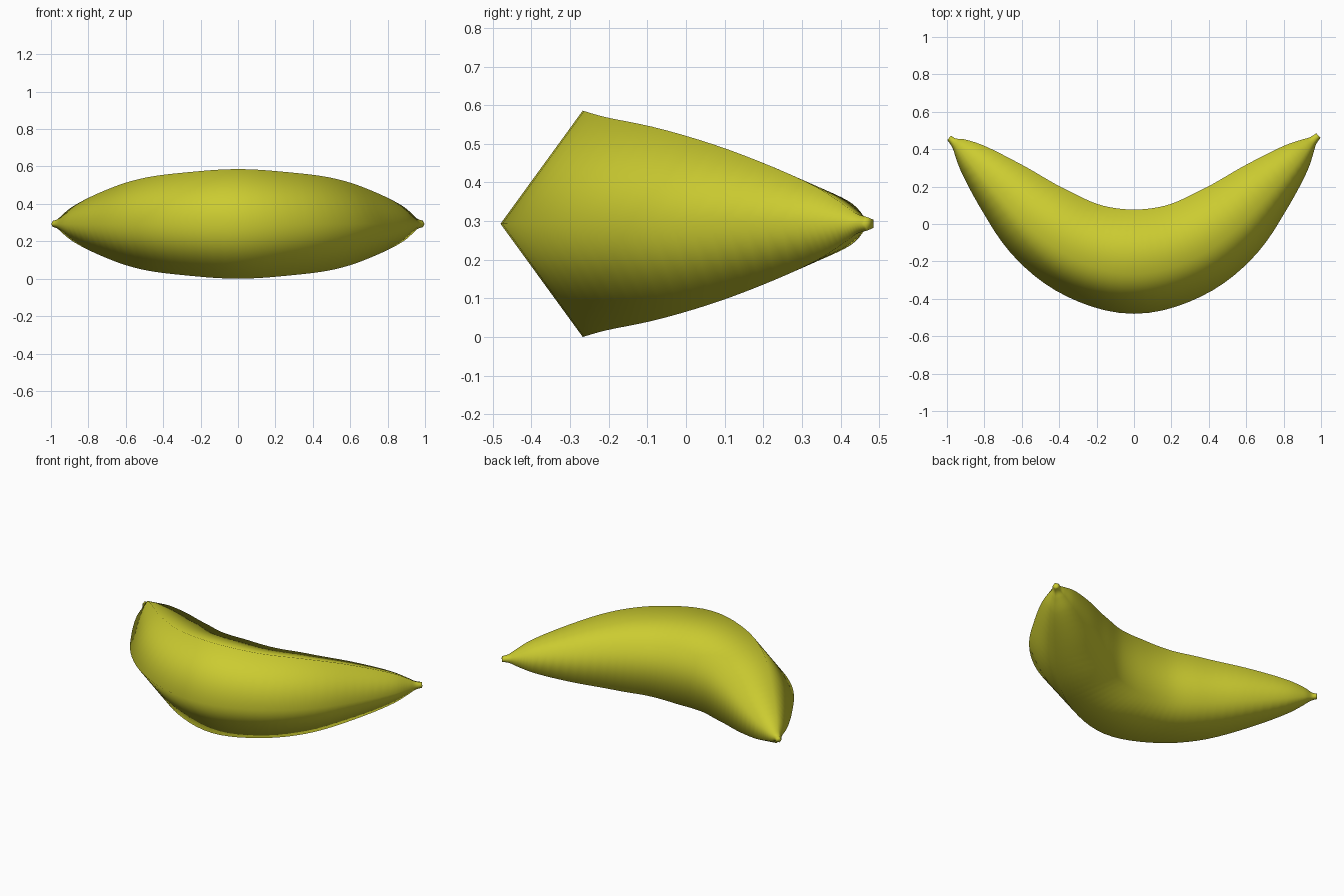
import bpy, bmesh, math
from mathutils import Vector

if "Cube" in bpy.data.objects:
    bpy.data.objects.remove(bpy.data.objects["Cube"])

# Stations along the spine: x, y, radius
half = [(0.25, -0.12, 0.289), (0.47, 0.01, 0.255), (0.68, 0.195, 0.185), (0.86, 0.36, 0.10)]
left_tip = [(-0.987, 0.462, 0.017), (-0.965, 0.442, 0.024), (-0.925, 0.415, 0.055)]
right_tip = [(0.925, 0.42, 0.052), (0.955, 0.447, 0.028), (0.985, 0.474, 0.018)]
stations = left_tip + [(-x, y, r) for x, y, r in reversed(half)] \
    + [(0, -0.172, 0.308)] + half + right_tip
stations = [Vector(s) for s in stations]
SIDES, STEPS, ZC = 5, 5, 0.293


def catmull(a, b, c, d, t):
    """Centripetal-style spline using distances as knots."""
    t0 = 0
    t1 = t0 + (b - a).length ** 0.5
    t2 = t1 + (c - b).length ** 0.5
    t3 = t2 + (d - c).length ** 0.5
    u = t1 + t * (t2 - t1)
    mix = lambda p, q, m, n: p * ((n - u) / (n - m)) + q * ((u - m) / (n - m))
    p, q, r = mix(a, b, t0, t1), mix(b, c, t1, t2), mix(c, d, t2, t3)
    return mix(mix(p, q, t0, t2), mix(q, r, t1, t3), t1, t2)


# Dense smooth spine
ext = [2 * stations[0] - stations[1]] + stations + [2 * stations[-1] - stations[-2]]
spine = [catmull(*ext[i:i + 4], k / STEPS)
         for i in range(len(stations) - 1) for k in range(STEPS)] + [stations[-1]]

# Five-sided body with one ridge along the outside of the bend
bm = bmesh.new()
rings = []
for i, p in enumerate(spine):
    d = spine[min(i + 1, len(spine) - 1)] - spine[max(i - 1, 0)]
    out = Vector((d.y, -d.x)).normalized()
    ring = []
    for k in range(SIDES):
        a = 2 * math.pi * k / SIDES
        ring.append(bm.verts.new((p.x + out.x * p.z * math.cos(a),
                                  p.y + out.y * p.z * math.cos(a),
                                  ZC + p.z * math.sin(a))))
    rings.append(ring)
for r, s in zip(rings, rings[1:]):
    for k in range(SIDES):
        n = (k + 1) % SIDES
        bm.faces.new((r[k], r[n], s[n], s[k]))
bm.faces.new(rings[0])
bm.faces.new(rings[-1])
bmesh.ops.recalc_face_normals(bm, faces=bm.faces[:])
for f in bm.faces:
    f.smooth = True

mesh = bpy.data.meshes.new("banana")
bm.to_mesh(mesh)
bm.free()
banana = bpy.data.objects.new("banana", mesh)
bpy.context.collection.objects.link(banana)

# Yellow skin
mat = bpy.data.materials.new("yellow_skin")
mat.diffuse_color = (0.6, 0.6, 0.03, 1)
mat.use_nodes = True
mat.node_tree.nodes["Principled BSDF"].inputs["Base Color"].default_value = mat.diffuse_color
mesh.materials.append(mat)
